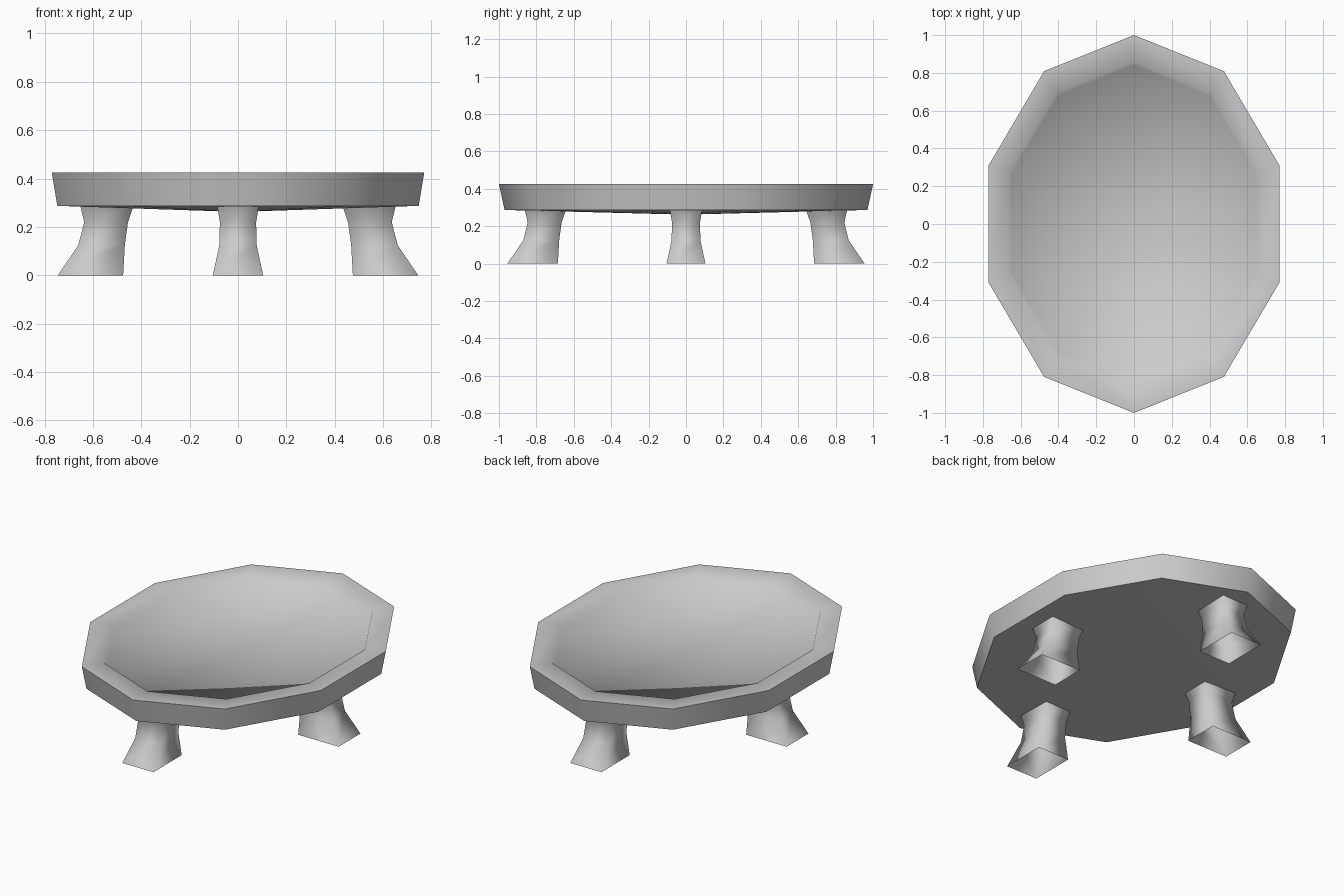
import bpy
import bmesh
import math

cube = bpy.data.objects.get("Cube")
if cube:
    bpy.data.objects.remove(cube, do_unlink=True)

# Single plain material
grey = bpy.data.materials.new("plain_grey")
grey.use_nodes = True
colour = (0.6, 0.6, 0.6, 1)
grey.diffuse_color = colour
grey.node_tree.nodes["Principled BSDF"].inputs["Base Color"].default_value = colour


def make_object(name, bm, smooth_angle):
    bmesh.ops.recalc_face_normals(bm, faces=bm.faces[:])
    mesh = bpy.data.meshes.new(name)
    bm.to_mesh(mesh)
    bm.free()
    mesh.materials.append(grey)
    obj = bpy.data.objects.new(name, mesh)
    bpy.context.collection.objects.link(obj)
    bpy.ops.object.select_all(action='DESELECT')
    obj.select_set(True)
    bpy.context.view_layer.objects.active = obj
    bpy.ops.object.shade_smooth_by_angle(angle=math.radians(smooth_angle))
    return obj


def bridge(bm, lower, upper):
    n = len(lower)
    for i in range(n):
        j = (i + 1) % n
        bm.faces.new((lower[i], lower[j], upper[j], upper[i]))


def cap(bm, ring, z):
    centre = bm.verts.new((0, 0, z))
    for i, v in enumerate(ring):
        bm.faces.new((v, ring[(i + 1) % len(ring)], centre))


# Ten-sided oval top: sloped wall, flat rim, shallow recess
SIDES, RX, RY = 10, 0.81, 1.0
profile = [(0.97, 0.287), (1.0, 0.425), (0.86, 0.424), (0.84, 0.397)]
bm = bmesh.new()
rings = []
for scale, z in profile:
    angles = [math.tau * i / SIDES for i in range(SIDES)]
    rings.append([bm.verts.new((RX * scale * math.sin(a), RY * scale * math.cos(a), z))
                  for a in angles])
for lower, upper in zip(rings, rings[1:]):
    bridge(bm, lower, upper)
cap(bm, rings[0], 0.262)
cap(bm, rings[-1], 0.392)
make_object("table_top", bm, 60)

# Four flared legs, open at the foot: (z, inner reach, outer reach, half width)
leg_profile = [(0, 0.475, 0.745, 0.104),
               (0.125, 0.468, 0.66, 0.077),
               (0.22, 0.455, 0.636, 0.075),
               (0.287, 0.432, 0.652, 0.086)]


def make_leg(name, angle, offset):
    bm = bmesh.new()
    c, s = math.cos(angle), math.sin(angle)
    rings = []
    for z, inner, outer, half in leg_profile:
        corners = [(inner, -half), (outer, -half), (outer, half), (inner, half)]
        rings.append([bm.verts.new(((r + offset) * c - w * s, (r + offset) * s + w * c, z))
                      for r, w in corners])
    for lower, upper in zip(rings, rings[1:]):
        bridge(bm, lower, upper)
    make_object(name, bm, 120)


for i, side in enumerate(("left", "back", "right", "front")):
    make_leg(side + "_leg", i * math.pi / 2, 0.21 * (i % 2))
